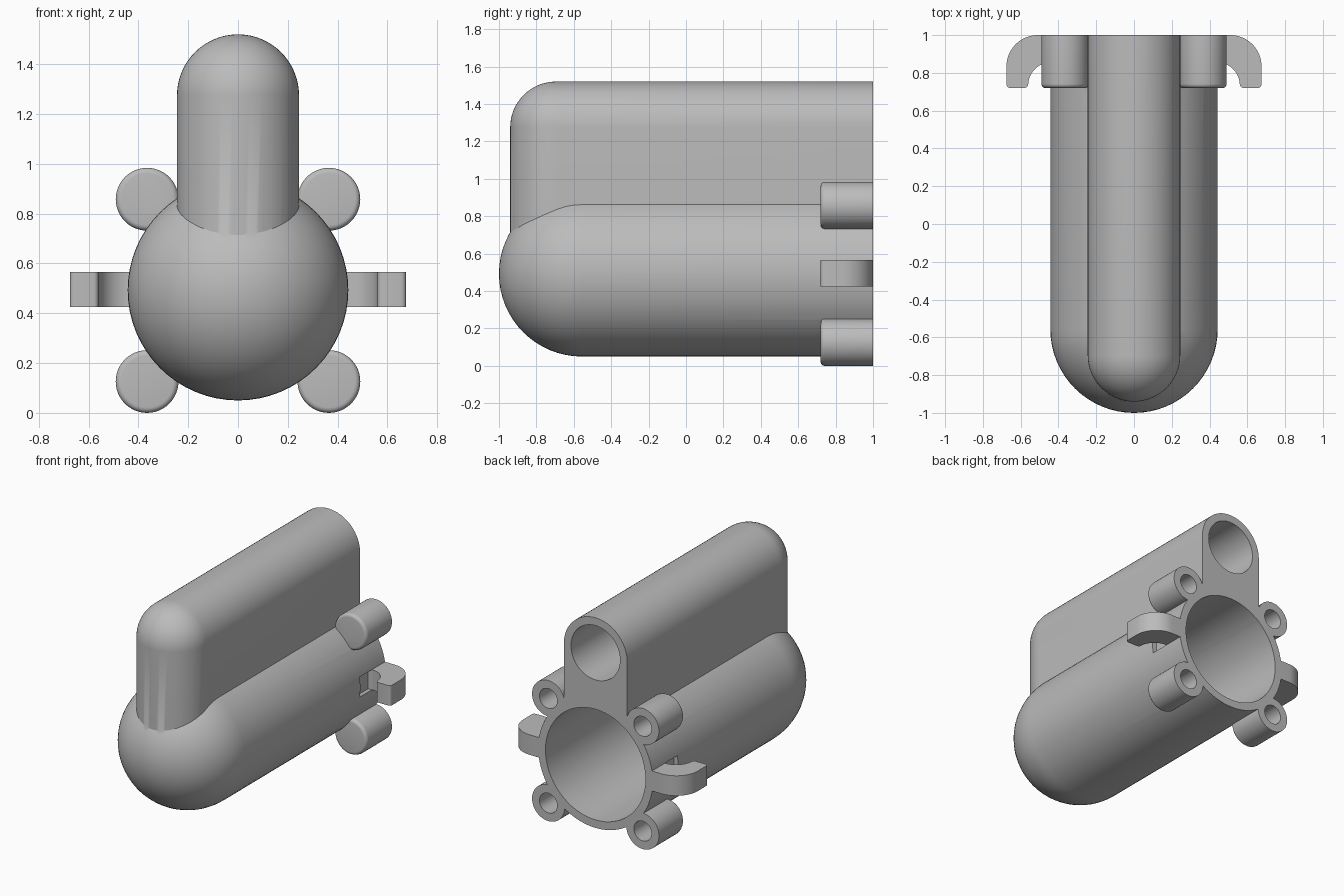
import bpy, bmesh
from math import sin, cos, radians, pi

if "Cube" in bpy.data.objects:
    bpy.data.objects.remove(bpy.data.objects["Cube"], do_unlink=True)

grey = bpy.data.materials.new("plain_grey")
grey.use_nodes = True
grey.diffuse_color = (0.5, 0.5, 0.5, 1)
grey.node_tree.nodes["Principled BSDF"].inputs["Base Color"].default_value = (0.5, 0.5, 0.5, 1)

SEG = 64
BODY_Z, BODY_R, BODY_Y = 0.493, 0.443, -0.557
TOWER_Z, TOWER_R, TOWER_Y = 1.275, 0.245, -0.695


def finish(name, bm):
    bmesh.ops.recalc_face_normals(bm, faces=bm.faces)
    mesh = bpy.data.meshes.new(name)
    bm.to_mesh(mesh)
    bm.free()
    mesh.materials.append(grey)
    obj = bpy.data.objects.new(name, mesh)
    bpy.context.collection.objects.link(obj)
    return obj


def hull(name, points):
    """Convex solid around a set of points."""
    bm = bmesh.new()
    for p in points:
        bm.verts.new(p)
    bmesh.ops.remove_doubles(bm, verts=bm.verts, dist=1e-5)
    res = bmesh.ops.convex_hull(bm, input=bm.verts)
    spare = {e for e in res["geom_interior"] + res["geom_unused"]
             if isinstance(e, bmesh.types.BMVert) and e.is_valid}
    bmesh.ops.delete(bm, geom=list(spare), context='VERTS')
    bmesh.ops.dissolve_limit(bm, angle_limit=radians(0.1), verts=bm.verts, edges=bm.edges)
    return finish(name, bm)


def ring(x, y, z, r, n=SEG):
    """Circle of points around an axis along y."""
    return [(x + r * cos(2 * pi * i / n), y, z + r * sin(2 * pi * i / n)) for i in range(n)]


def capsule(z, r, y0, y1):
    """Points of a round bar with a domed front end."""
    pts = ring(0, y1, z, r) + [(0, y0 - r, z)]
    for k in range(SEG // 4):
        a = 2 * pi * k / SEG
        pts += ring(0, y0 - r * sin(a), z, r * cos(a))
    return pts


def box(name, xs, ys, zs):
    return hull(name, [(x, y, z) for x in xs for y in ys for z in zs])


def arc(cx, cy, r, a0, a1, n):
    return [(cx + r * cos(radians(a0 + (a1 - a0) * i / n)),
             cy + r * sin(radians(a0 + (a1 - a0) * i / n))) for i in range(n + 1)]


def hook(name, side, z0, z1):
    """Curved side hook, extruded upward from its plan profile."""
    plan = [(0.4, 1.0)] + arc(0.51, 0.835, 0.165, 90, 0, 16)
    plan += arc(0.655, 0.74, 0.02, 0, -90, 5) + arc(0.58, 0.74, 0.02, -90, -180, 5)
    plan += arc(0.44, 0.735, 0.12, 5, 110, 16)
    bm = bmesh.new()
    face = bm.faces.new([bm.verts.new((side * x, y, z0)) for x, y in plan])
    top = bmesh.ops.extrude_face_region(bm, geom=[face])["geom"]
    bmesh.ops.translate(bm, vec=(0, 0, z1 - z0),
                        verts=[v for v in top if isinstance(v, bmesh.types.BMVert)])
    return finish(name, bm)


def combine(base, tool, operation):
    mod = base.modifiers.new(tool.name, 'BOOLEAN')
    mod.operation, mod.solver, mod.object = operation, 'EXACT', tool
    bpy.context.view_layer.objects.active = base
    bpy.ops.object.modifier_apply(modifier=mod.name)
    bpy.data.objects.remove(tool, do_unlink=True)


# Main barrel
housing = hull("housing", capsule(BODY_Z, BODY_R, BODY_Y, 1))

# Upper fin with rounded front and top
fin = capsule(TOWER_Z, TOWER_R, TOWER_Y, 1)
fin += [(x, TOWER_Y + y, 0.5) for x, _, y in ring(0, 0, 0, TOWER_R)]
fin += [(s * TOWER_R, 1, 0.5) for s in (-1, 1)]
combine(housing, hull("upper_fin", fin), 'UNION')

# Side hooks, each over a shallow pocket in the barrel
HOOK_Z = (0.425, 0.565)
for s in (-1, 1):
    combine(housing, box("pocket", (s * 0.41, s * 0.5), (0.72, 0.86), HOOK_Z), 'DIFFERENCE')
    combine(housing, hook("hook", s, *HOOK_Z), 'UNION')

# Screw lugs with rounded front rims
lugs = [(s * 0.365, z) for s in (-1, 1) for z in (0.126, 0.858)]
for x, z in lugs:
    pts = ring(x, 1, z, 0.126, 48)
    for r, y in arc(0.104, 0.742, 0.022, 0, -90, 5):
        pts += ring(x, y, z, r, 48)
    combine(housing, hull("lug", pts), 'UNION')

# Bores open at the back
combine(housing, hull("main_bore", capsule(BODY_Z, 0.387, BODY_Y, 1.1)), 'DIFFERENCE')
combine(housing, hull("upper_bore", capsule(TOWER_Z, 0.19, TOWER_Y, 1.1)), 'DIFFERENCE')
for x, z in lugs:
    bore = hull("lug_bore", ring(x, 0.77, z, 0.069, 32) + ring(x, 1.1, z, 0.069, 32))
    combine(housing, bore, 'DIFFERENCE')

# Smooth shading with sharp rims
bpy.ops.object.select_all(action='DESELECT')
housing.select_set(True)
bpy.context.view_layer.objects.active = housing
bpy.ops.object.shade_smooth_by_angle(angle=radians(30))
